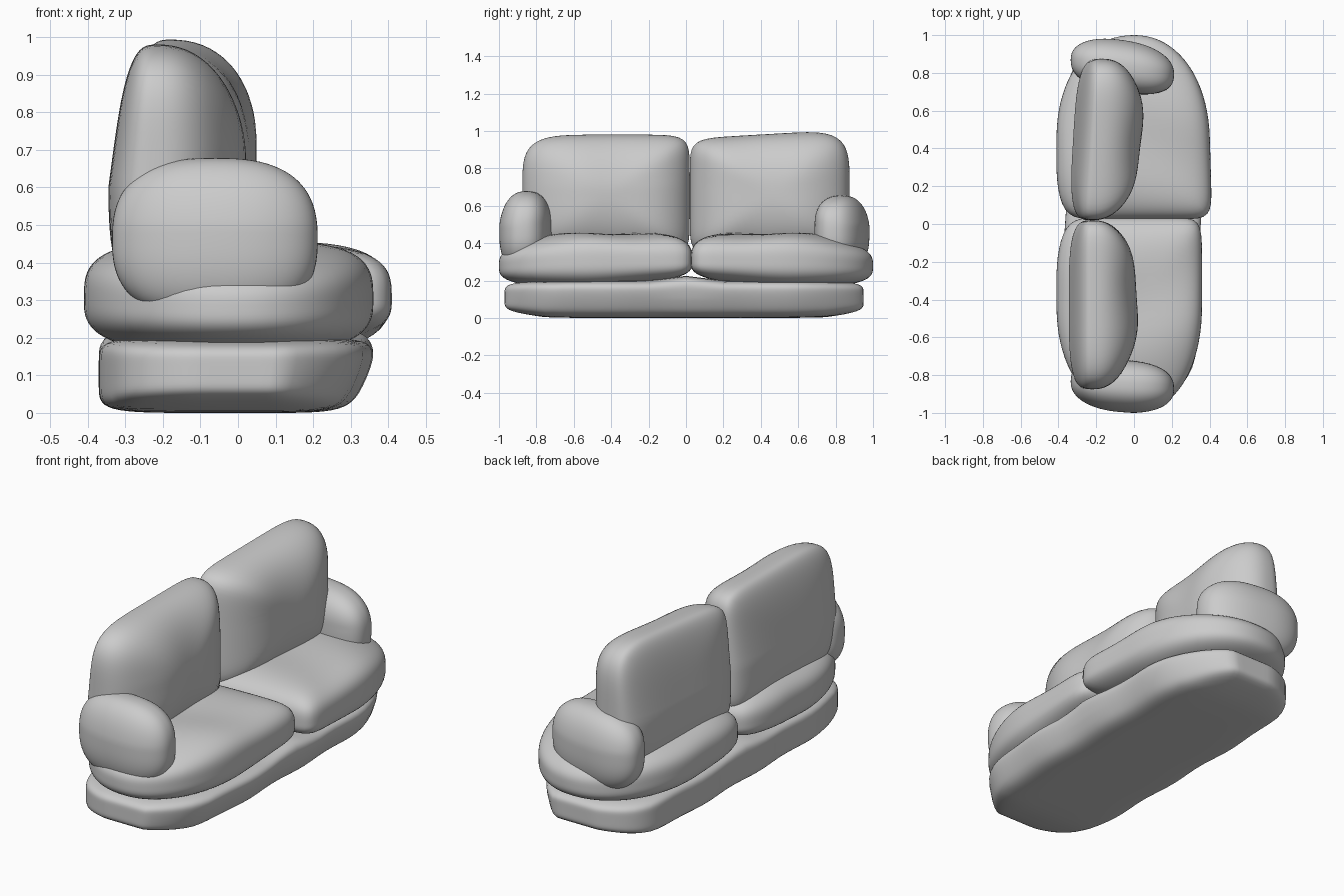
import bpy, bmesh, math

if "Cube" in bpy.data.objects:
    bpy.data.objects.remove(bpy.data.objects["Cube"])


def pillow(name, lo, mid, hi, axis, a, b, warp):
    """Superellipsoid: a = outline roundness (neg/pos side of first outline axis),
    b = edge roundness (neg/pos side of the thickness axis)."""
    u, v = [i for i in (1, 0, 2) if i != axis]
    bm = bmesh.new()
    bmesh.ops.create_cube(bm, size=2)
    bmesh.ops.subdivide_edges(bm, edges=bm.edges[:], cuts=21, use_grid_fill=True)
    for vert in bm.verts:
        p = vert.co.copy()
        ea, eb = a[p[u] > 0], b[p[axis] > 0]
        r = (abs(p[u]) ** ea + abs(p[v]) ** ea) ** (1 / ea)
        p /= (r ** eb + abs(p[axis]) ** eb) ** (1 / eb)
        q = [mid[i] + p[i] * (hi[i] - mid[i] if p[i] > 0 else mid[i] - lo[i])
             for i in range(3)]
        vert.co = warp(*q)
    for f in bm.faces:
        f.smooth = True
    bmesh.ops.recalc_face_normals(bm, faces=bm.faces[:])
    me = bpy.data.meshes.new(name)
    bm.to_mesh(me)
    bm.free()
    ob = bpy.data.objects.new(name, me)
    bpy.context.collection.objects.link(ob)
    return ob


def base_warp(x, y, z):
    # chamfered plan corners, front tucked in towards the floor
    y *= 1 - (0.24 if x > 0 else 0.10) * max(0, (abs(x) - 0.12) / 0.24) ** 1.3
    low = max(0, (0.16 - z) / 0.16)
    if x > 0:
        x *= 1 - 0.2 * low ** 1.5
    z += 0.025 * max(0, 1 - abs(y) / 0.2) * max(0, z - 0.1) / 0.1
    z += 0.02 * max(0, abs(y) - 0.75) / 0.2 * low
    return x + 0.006 * math.sin(14 * y), y, z


# Low plinth
pillow("base", (-0.365, -0.97, 0.0), (0, 0, 0.1), (0.355, 0.95, 0.2), 2,
       (7, 7), (6, 7), base_warp)

for s, side in ((-1, "left"), (1, "right")):
    # Seat cushion: square at the middle seam, rounded at the outer end
    def seat_warp(x, y, z):
        out = abs(y)
        z -= 0.05 * max(0, out - 0.5) ** 2 * 4 * (z - 0.17) / 0.28
        z += 0.02 * math.cos(math.pi * min(out, 0.6) / 0.6) * max(0, 0.3 - z) / 0.13
        z += 0.006 * math.sin(11 * y + 5 * x) * max(0, z - 0.3) / 0.14
        if x < 0:
            x += 0.06 * max(0, 1 - out / 0.3) ** 2 * min(1, -x / 0.3)
        elif s > 0:
            x += 0.03 * (1 - out) * min(1, x / 0.3)
        return x, s * out + (0.035 if s < 0 else 0) * (1 - out), z

    front = 0.36 if s < 0 else 0.385
    y0 = 0.0 if s < 0 else 0.025
    pillow(side + "_seat_cushion", (-0.41, y0, 0.175), (0, 0.45, 0.30),
           (front, 1.0, 0.455), 2, (10, 2.15), (3, 3.4), seat_warp)

    # Back cushion: flat behind, bulging in front
    def back_warp(x, y, z):
        behind, ahead = max(0, -0.2 - x) / 0.14, max(0, x + 0.2) / 0.2
        if s > 0:
            x += 0.06 * (y - 0.05)
            z += 0.06 * (y - 0.45) * max(0, z - 0.6) / 0.4
        x += 0.13 * max(0, z - 0.6) * behind
        x += 0.006 * math.sin(13 * y) * ahead
        x -= (0.07 if s < 0 else -0.02) * max(0, z - 0.7) * ahead
        return x, s * y + 0.02, z

    pillow(side + "_back_cushion", (-0.345, 0.0, 0.33), (-0.215, 0.44, 0.66),
           (0.02, 0.895 if s < 0 else 0.855, 0.98 if s < 0 else 0.985), 0,
           (8, 4.5), (3.6, 2.25), back_warp)

    # Armrest: fat rounded pad at the outer end
    def arm_warp(x, y, z):
        y += (0.07 if s < 0 else -0.14) * (x + 0.05)
        y -= 0.24 * (x + 0.06) ** 2
        y -= 0.1 * max(0, z - 0.5)
        return x, s * y, z

    yo = 0.0 if s < 0 else -0.025
    pillow(side + "_armrest", (-0.335, 0.72 + yo, 0.25), (-0.06, 0.87 + yo, 0.46),
           (0.212, 0.997 + yo, 0.678 if s < 0 else 0.655), 1,
           (2.6, 2.6), (2.3, 2.5), arm_warp)
